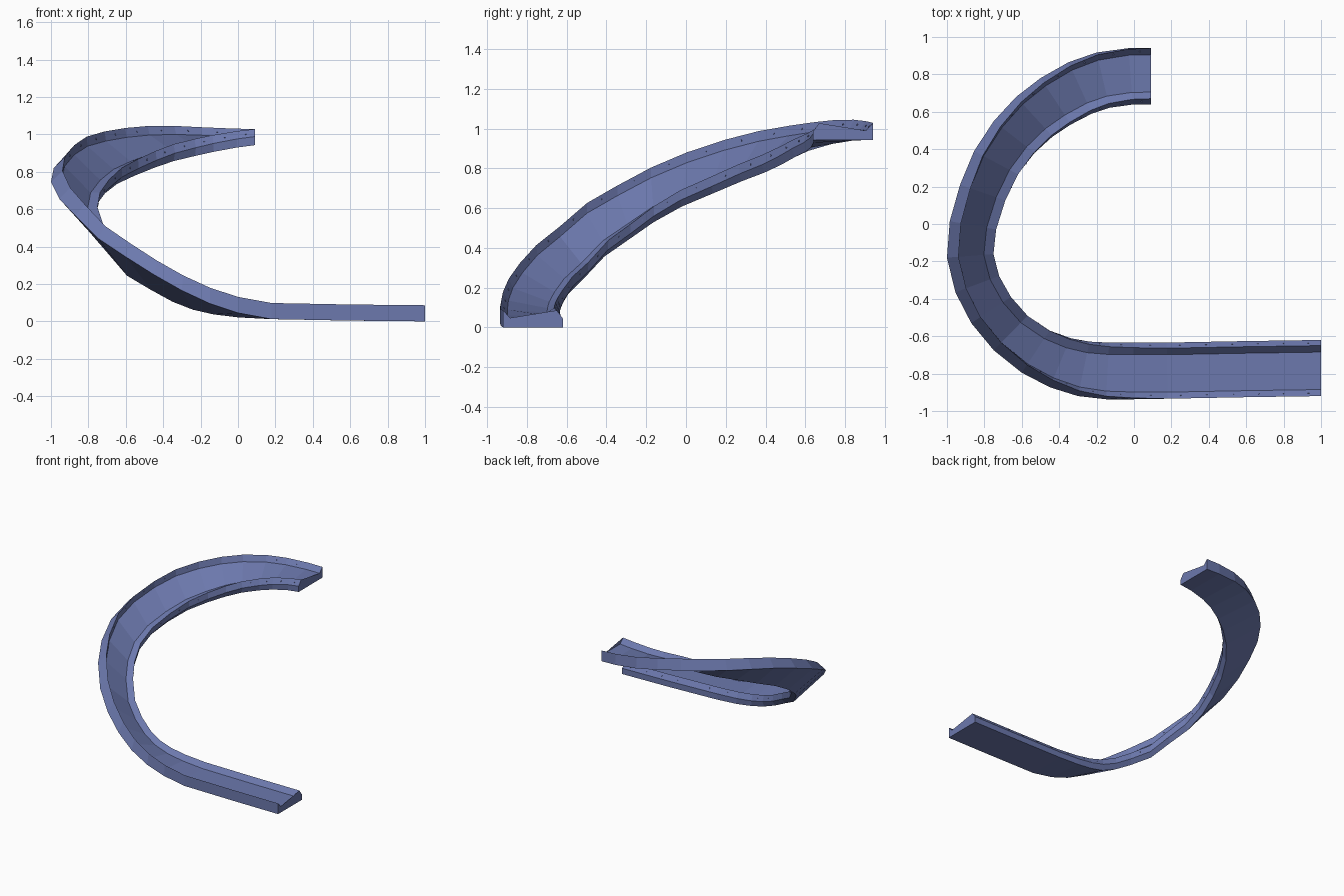
import bpy, bmesh, math
from mathutils import Vector

if "Cube" in bpy.data.objects:
    bpy.data.objects.remove(bpy.data.objects["Cube"])

mat = bpy.data.materials.new("slate_blue")
mat.diffuse_color = (0.15, 0.19, 0.42, 1)
mat.use_nodes = True
mat.node_tree.nodes["Principled BSDF"].inputs["Base Color"].default_value = mat.diffuse_color

# Outer lower edge of the track: x, y, z, bank angle in degrees
path = [
    (1.00, -0.920, 0.000, 0), (0.60, -0.926, 0.004, 0), (0.18, -0.934, 0.012, 0),
    (0.00, -0.937, 0.045, 4.5), (-0.15, -0.937, 0.095, 11), (-0.30, -0.920, 0.165, 20),
    (-0.45, -0.873, 0.250, 29), (-0.60, -0.795, 0.345, 36), (-0.75, -0.675, 0.445, 42),
    (-0.87, -0.530, 0.565, 44), (-0.955, -0.365, 0.655, 46), (-1.00, -0.180, 0.745, 46),
    (-0.985, 0.015, 0.820, 45), (-0.93, 0.210, 0.880, 43), (-0.855, 0.390, 0.920, 38),
    (-0.75, 0.550, 0.943, 33), (-0.63, 0.680, 0.957, 27), (-0.50, 0.780, 0.964, 21),
    (-0.35, 0.865, 0.962, 15), (-0.20, 0.917, 0.953, 9), (-0.03, 0.940, 0.945, 3),
    (0.09, 0.940, 0.942, 0)]

# Channel section (across, up): sloped outer wall, floor, inner ridge
section = [(0, 0), (0.30, 0), (0.30, 0.046), (0.27, 0.086),
           (0.235, 0.048), (0.035, 0.048), (0, 0.086)]


def frame(i):
    """Edge point, banked across vector and up vector at station i."""
    a = Vector(path[max(i - 1, 0)][:2])
    b = Vector(path[min(i + 1, len(path) - 1)][:2])
    t = (b - a).normalized()
    side = Vector((t.y, -t.x, 0))            # towards the inside of the bend
    if i == 0:
        side = Vector((0, 1, 0))
    elif i == len(path) - 1:
        side = Vector((0, -1, 0))
    k = math.radians(path[i][3])
    z = Vector((0, 0, 1))
    across = side * math.cos(k) - z * math.sin(k)
    up = side * math.sin(k) + z * math.cos(k)
    return Vector(path[i][:3]), across, up


def add_object(name, bm):
    bmesh.ops.recalc_face_normals(bm, faces=bm.faces)
    mesh = bpy.data.meshes.new(name)
    bm.to_mesh(mesh)
    bm.free()
    mesh.materials.append(mat)
    obj = bpy.data.objects.new(name, mesh)
    bpy.context.collection.objects.link(obj)
    return obj


# Banked track: section swept through every station, capped at both ends
bm = bmesh.new()
rings = []
for i in range(len(path)):
    p, across, up = frame(i)
    rings.append([bm.verts.new(p + across * u + up * v) for u, v in section])
n = len(section)
for r0, r1 in zip(rings, rings[1:]):
    for j in range(n):
        k = (j + 1) % n
        bm.faces.new((r0[j], r0[k], r1[k], r1[j]))
bm.faces.new(rings[0])
bm.faces.new(rings[-1])
bmesh.ops.triangulate(bm, faces=[f for f in bm.faces if len(f.verts) > 4])
add_object("banked_track", bm)

# Tiny rivets along the sloping faces of both walls
bm = bmesh.new()
for i in range(len(path) - 1):
    steps = 3 if i < 2 else 1
    f0, f1 = frame(i), frame(i + 1)
    for s in range(steps):
        w = (s + 0.5) / steps
        p, across, up = (a.lerp(b, w) for a, b in zip(f0, f1))
        for u, v, nu, nv in ((0.0175, 0.067, 0.74, 0.67), (0.285, 0.066, 0.8, 0.6)):
            normal = (across * nu + up * nv).normalized()
            m = normal.to_track_quat('Z', 'Y').to_matrix().to_4x4()
            m.translation = p + across * u + up * v
            bmesh.ops.create_cone(bm, cap_ends=True, segments=6, radius1=0.005,
                                  radius2=0.005, depth=0.006, matrix=m)
add_object("wall_rivets", bm)
